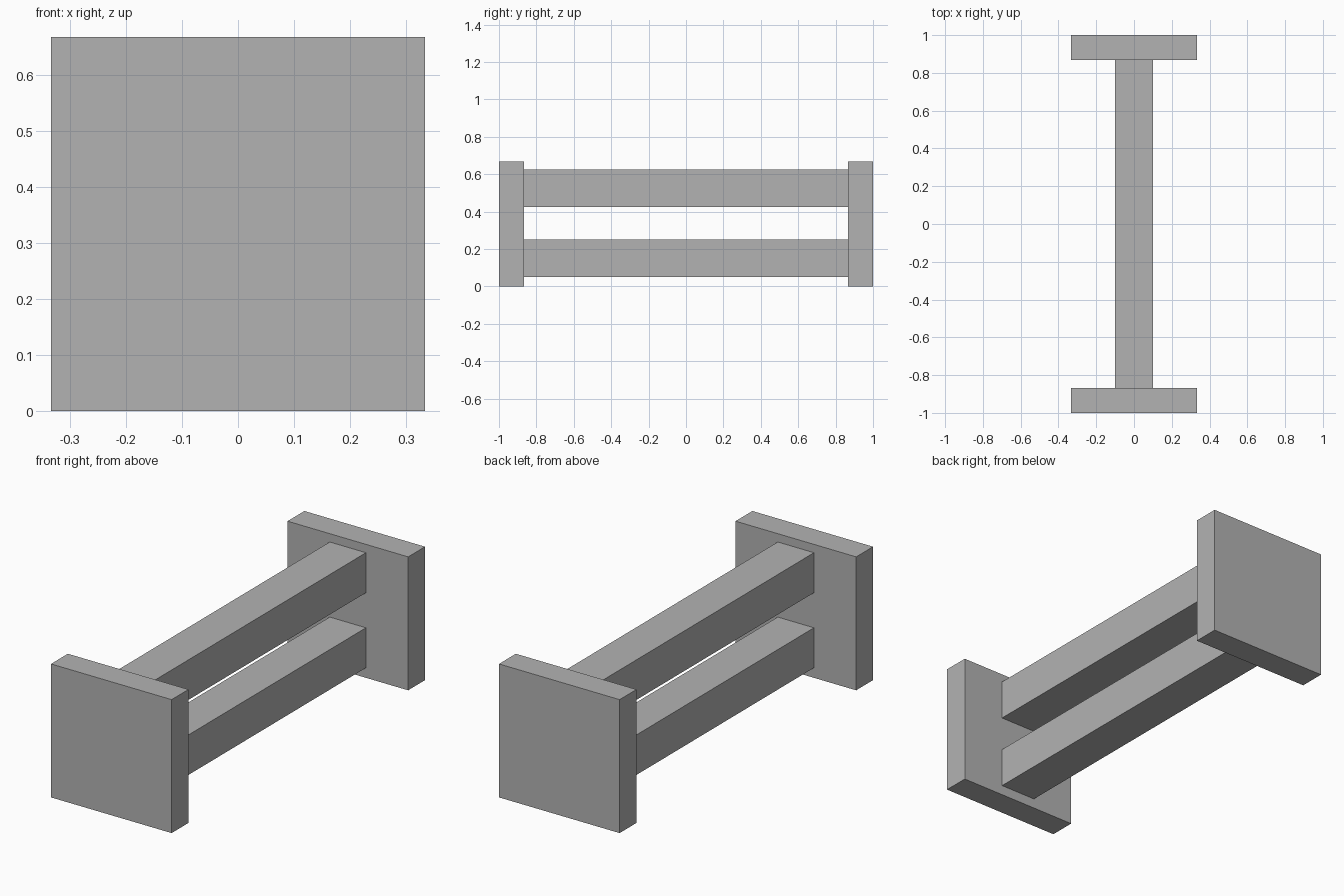
import bpy

# Remove the default cube
old = bpy.data.objects.get("Cube")
if old:
    bpy.data.objects.remove(old, do_unlink=True)

# Single flat grey
GREY = (0.45, 0.45, 0.45, 1.0)
grey = bpy.data.materials.new("plain grey")
grey.use_nodes = True
grey.diffuse_color = GREY
grey.node_tree.nodes["Principled BSDF"].inputs["Base Color"].default_value = GREY

PLATE = 2 / 3            # side of the square end plates
THICK = 0.133            # end plate thickness
BEAM = 0.2               # side of the square beams
SPAN = 2 - 2 * THICK     # beam length between the plates


def box(name, size, location):
    bpy.ops.mesh.primitive_cube_add(size=1, location=location)
    obj = bpy.context.object
    obj.name = name
    obj.scale = size
    bpy.ops.object.transform_apply(location=False, rotation=False, scale=True)
    obj.data.materials.append(grey)
    return obj


# Square end plates
for name, side in (("front_plate", -1), ("back_plate", 1)):
    box(name, (PLATE, THICK, PLATE), (0, side * (1 - THICK / 2), PLATE / 2))

# Two parallel beams joining the plates
for name, height in (("lower_beam", 0.15), ("upper_beam", 0.525)):
    box(name, (BEAM, SPAN, BEAM), (0, 0, height))
